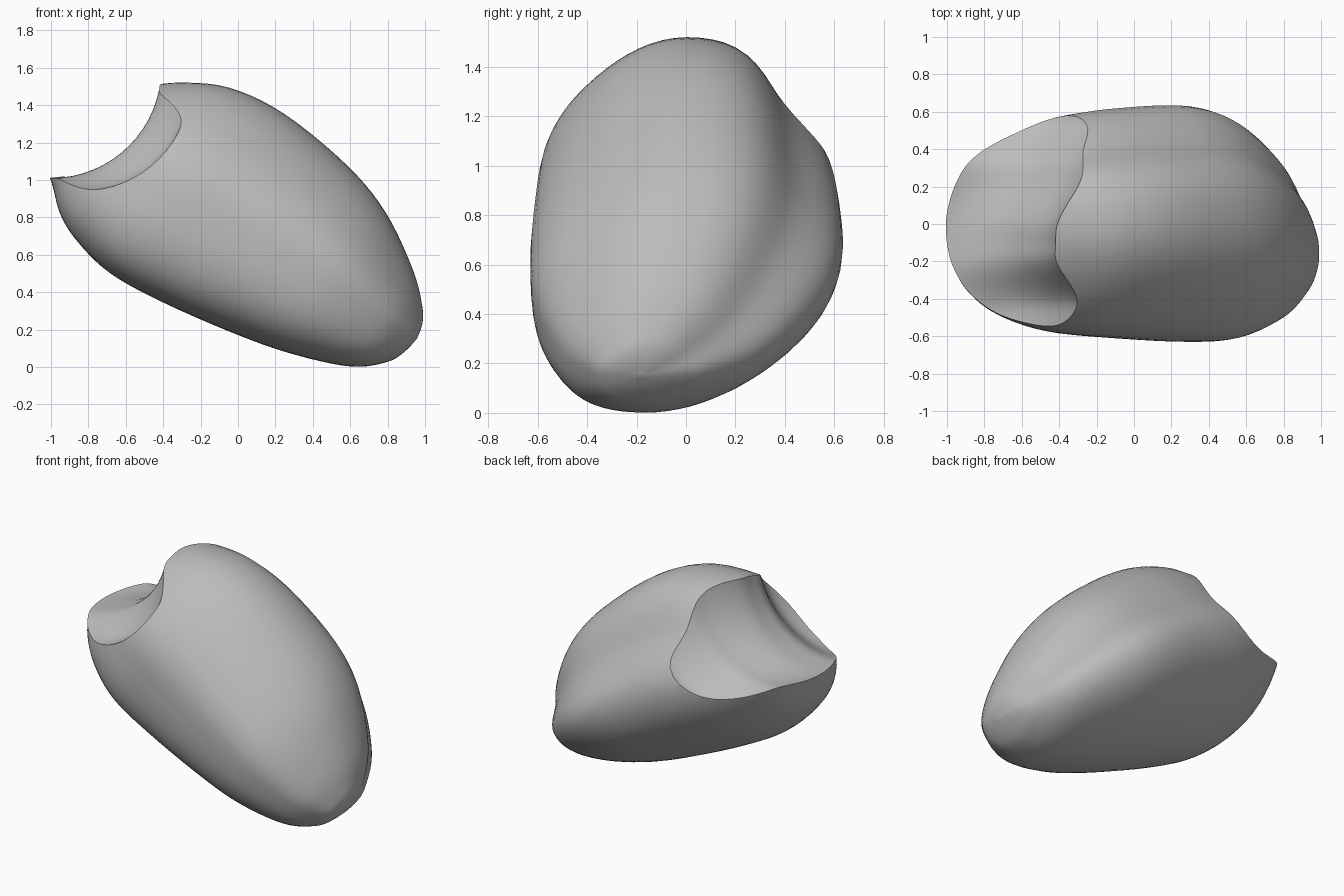
import bpy, bmesh, math
from mathutils import Vector

if "Cube" in bpy.data.objects:
    bpy.data.objects.remove(bpy.data.objects["Cube"], do_unlink=True)

SIDES, STEPS = 64, 5
AXIS = Vector((0.84, 0, -0.54))
RISE = Vector((0.54, 0, 0.84))
CENTRE = Vector((0, 0, 0.8))

# Cross-sections along the slanted axis: distance, back, front, top, bottom
rows = [
    (-1.20, 0.07, 0.07, -0.12, -0.12),
    (-1.12, 0.26, -0.15, 0.04, -0.26),
    (-0.95, 0.40, -0.31, 0.20, -0.375),
    (-0.81, 0.46, -0.42, 0.31, -0.50),
    (-0.65, 0.52, -0.51, 0.44, -0.575),
    (-0.41, 0.58, -0.58, 0.56, -0.622),
    (-0.09, 0.62, -0.61, 0.60, -0.60),
    (0.34, 0.63, -0.63, 0.55, -0.53),
    (0.65, 0.54, -0.61, 0.45, -0.455),
    (0.94, 0.33, -0.51, 0.27, -0.345),
    (1.09, 0.10, -0.39, 0.13, -0.22),
    (1.14, -0.04, -0.31, 0.05, -0.12),
    (1.157, -0.18, -0.18, -0.03, -0.03),
]


def spline(a, b, c, d, t):
    """Smooth value between b and c."""
    return b + 0.5 * t * (c - a + t * (2*a - 5*b + 4*c - d + t * (3*(b - c) + d - a)))


def ease(start, end, value):
    """Soft step from nought to one."""
    t = max(0, min(1, (value - start) / (end - start)))
    return t * t * (3 - 2 * t)


def section(row):
    """Ring of points: an oval, flat on its upper back, leaning forward below."""
    u, back, front, top, bottom = row
    points = []
    for i in range(SIDES):
        angle = math.tau * i / SIDES
        c, s = math.cos(angle), math.sin(angle)
        if s > 0:
            bulge = -0.26 * c * c if c > 0 else -0.06
        else:
            bulge = -0.03 if c > 0 else 0.06
        f = 1 + bulge * math.sin(2 * angle) ** 2
        lean = 0.1 * (top - bottom) * min(s, 0) ** 2
        y = (back + front) / 2 + (back - front) / 2 * c * f - lean
        v = (top + bottom) / 2 + (top - bottom) / 2 * s * f
        points.append(CENTRE + AXIS * u + RISE * v + Vector((0, y, 0)))
    return points


def bridge(bm, rings):
    """Join neighbouring rings with quads."""
    for a, b in zip(rings, rings[1:]):
        for i in range(SIDES):
            j = (i + 1) % SIDES
            bm.faces.new((a[i], a[j], b[j], b[i]))


def finish(bm, name):
    bmesh.ops.recalc_face_normals(bm, faces=bm.faces[:])
    mesh = bpy.data.meshes.new(name)
    bm.to_mesh(mesh)
    bm.free()
    obj = bpy.data.objects.new(name, mesh)
    bpy.context.collection.objects.link(obj)
    return obj


# Body lofted through the sections
bm = bmesh.new()
rings = []
last = len(rows) - 1
for k in range(last):
    near = [rows[max(0, min(last, k + j))] for j in (-1, 0, 1, 2)]
    for step in range(STEPS):
        if k == 0 and step == 0:
            continue
        row = [spline(*values, step / STEPS) for values in zip(*near)]
        rings.append([bm.verts.new(p) for p in section(row)])
bridge(bm, rings)
for ring, row in ((rings[0], rows[0]), (rings[-1], rows[-1])):
    tip = bm.verts.new(CENTRE + AXIS * row[0] + RISE * row[3] + Vector((0, row[1], 0)))
    for i in range(SIDES):
        bm.faces.new((ring[i], ring[(i + 1) % SIDES], tip))
body = finish(bm, "stone_body")

# Saddle-shaped hollow across the upper end, with shoulders sloping off front and back
bm = bmesh.new()
rings = []
for step in range(57):
    y = -0.7 + 0.025 * step
    x = -1 + 0.16 * ease(0.15, 0.45, -y) + 0.18 * ease(-0.05, 0.35, y) + 0.14 * ease(0.28, 0.58, y)
    z = 1.6 - 0.07 * ease(0.2, 0.5, -y) - 0.11 * ease(0.28, 0.58, y)
    ring = []
    for i in range(SIDES):
        angle = math.tau * i / SIDES
        ring.append(bm.verts.new((x + 0.59 * math.cos(angle), y, z + 0.59 * math.sin(angle))))
    rings.append(ring)
bridge(bm, rings)
bm.faces.new(rings[0])
bm.faces.new(rings[-1])
cutter = finish(bm, "scoop_cutter")
cutter.hide_render = True

bpy.ops.object.select_all(action="DESELECT")
body.select_set(True)
bpy.context.view_layer.objects.active = body
scoop = body.modifiers.new("scoop", "BOOLEAN")
scoop.operation = "DIFFERENCE"
scoop.solver = "EXACT"
scoop.object = cutter
bpy.ops.object.modifier_apply(modifier=scoop.name)
bpy.data.objects.remove(cutter, do_unlink=True)

# Plain grey material
grey = bpy.data.materials.new("stone_grey")
grey.use_nodes = True
colour = (0.5, 0.5, 0.5, 1)
grey.diffuse_color = colour
grey.node_tree.nodes["Principled BSDF"].inputs["Base Color"].default_value = colour
body.data.materials.clear()
body.data.materials.append(grey)
bpy.ops.object.shade_smooth_by_angle(angle=math.radians(40))
